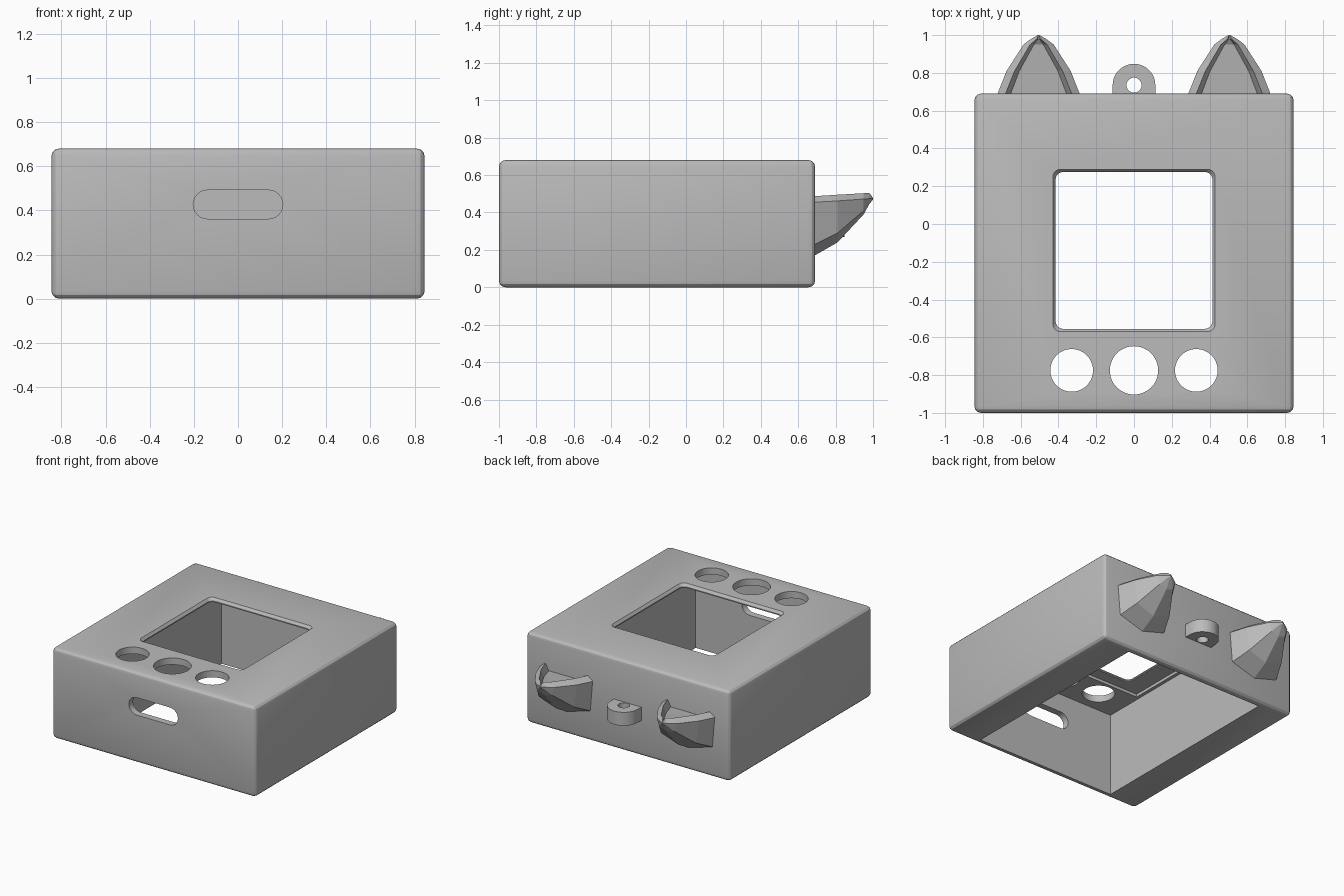
import bpy, bmesh, math
from mathutils import Matrix, Vector

cube = bpy.data.objects.get("Cube")
if cube:
    bpy.data.objects.remove(cube, do_unlink=True)

grey = bpy.data.materials.new("plain_grey")
grey.use_nodes = True
GREY = (0.5, 0.5, 0.5, 1)
grey.diffuse_color = GREY
grey.node_tree.nodes["Principled BSDF"].inputs["Base Color"].default_value = GREY


def finish(name, bm):
    """Turn a bmesh into a grey object."""
    bmesh.ops.recalc_face_normals(bm, faces=bm.faces)
    mesh = bpy.data.meshes.new(name)
    bm.to_mesh(mesh)
    bm.free()
    mesh.materials.append(grey)
    obj = bpy.data.objects.new(name, mesh)
    bpy.context.collection.objects.link(obj)
    return obj


def loft(name, rings, matrix=Matrix()):
    """Skin a list of equal-length rings and cap both ends."""
    bm = bmesh.new()
    rows = [[bm.verts.new(matrix @ Vector(p)) for p in ring] for ring in rings]
    n = len(rows[0])
    for a, b in zip(rows, rows[1:]):
        for i in range(n):
            j = (i + 1) % n
            bm.faces.new((a[i], a[j], b[j], b[i]))
    bm.faces.new(rows[0][::-1])
    bm.faces.new(rows[-1])
    bmesh.ops.remove_doubles(bm, verts=bm.verts, dist=0.0005)
    return finish(name, bm)


def rounded(hx, hy, r, z, steps=6):
    """Rounded rectangle ring; a circle when r equals both half sizes."""
    ring = []
    for q, (sx, sy) in enumerate(((1, 1), (-1, 1), (-1, -1), (1, -1))):
        for k in range(steps + 1):
            a = (q + k / steps) * math.pi / 2
            ring.append((sx * (hx - r) + r * math.cos(a),
                         sy * (hy - r) + r * math.sin(a), z))
    return ring


def box(name, lo, hi, bevel=0):
    bm = bmesh.new()
    bmesh.ops.create_cube(bm, size=1)
    for v in bm.verts:
        v.co = [l + (c + 0.5) * (h - l) for c, l, h in zip(v.co, lo, hi)]
    if bevel:
        bmesh.ops.bevel(bm, geom=bm.edges[:], offset=bevel, segments=3,
                        profile=0.5, affect='EDGES')
    return finish(name, bm)


def cylinder(name, x, y, r, z0, z1):
    at = Matrix.Translation((x, y, 0))
    return loft(name, [rounded(r, r, r, z, 12) for z in (z0, z1)], at)


def cut(target, cutter):
    cutter.hide_render = True
    mod = target.modifiers.new("cut", 'BOOLEAN')
    mod.operation = 'DIFFERENCE'
    mod.solver = 'EXACT'
    mod.object = cutter
    bpy.context.view_layer.objects.active = target
    bpy.ops.object.modifier_apply(modifier=mod.name)
    bpy.data.objects.remove(cutter, do_unlink=True)


def smooth(obj, degrees):
    bpy.ops.object.select_all(action='DESELECT')
    obj.select_set(True)
    bpy.context.view_layer.objects.active = obj
    bpy.ops.object.shade_smooth_by_angle(angle=math.radians(degrees))


# Case: bevelled shell, open underneath
case = box("case", (-0.845, -1, 0), (0.845, 0.69, 0.68), 0.035)
cut(case, box("cavity", (-0.585, -0.95, -0.1), (0.585, 0.64, 0.63)))
cut(case, box("screen_recess", (-0.56, -0.64, 0.5), (0.56, 0.5, 0.652)))

# Screen window with a chamfered rim
window = [rounded(s, s, 0.04, z) for s, z in
          ((0.415, 0.5), (0.415, 0.66), (0.43, 0.681), (0.43, 0.8))]
cut(case, loft("window", window, Matrix.Translation((0, -0.14, 0))))

# Button holes
for x, r in ((-0.33, 0.113), (0, 0.128), (0.33, 0.113)):
    cut(case, cylinder("button_hole", x, -0.775, r, 0.5, 0.8))

# Rounded slot through the front wall
slot = [rounded(0.203, 0.065, 0.065, z) for z in (-0.1, 0.1)]
turn = Matrix.Translation((0, -1, 0.427)) @ Matrix.Rotation(math.pi / 2, 4, 'X')
cut(case, loft("slot", slot, turn))
smooth(case, 20)


# Ears: faceted, tapering to a tip, hollowed on the upper side
def ear_ring(y, wide, wide_z, low, low_z, base_z, rim, rim_z, floor, floor_z):
    half = [(low, low_z), (wide, wide_z), (rim, rim_z), (floor, floor_z)]
    pts = [(0, base_z)] + half + [(-x, z) for x, z in reversed(half)]
    return [(x, y, z) for x, z in pts]


ear_rings = [
    ear_ring(0.67, 0.225, 0.454, 0.205, 0.22, 0.16, 0.183, 0.486, 0.155, 0.435),
    ear_ring(0.81, 0.170, 0.462, 0.145, 0.29, 0.24, 0.127, 0.495, 0.102, 0.45),
    ear_ring(0.95, 0.080, 0.472, 0.060, 0.41, 0.39, 0.045, 0.503, 0.025, 0.47),
    ear_ring(0.98, 0.040, 0.474, 0.028, 0.45, 0.445, 0.010, 0.505, 0.004, 0.49),
    ear_ring(1.0, 0.004, 0.475, 0.003, 0.471, 0.470, 0.002, 0.478, 0.001, 0.477),
]
for name, x in (("left_ear", 0.505), ("right_ear", -0.505)):
    loft(name, ear_rings, Matrix.Translation((x, 0, 0)))

# Hanging loop at the middle of the back
outer = [(0.113 * math.cos(a), 0.735 + 0.113 * math.sin(a))
         for a in (math.pi * k / 20 for k in range(21))]
outer += [(-0.113, 0.67), (0.113, 0.67)]
loop = loft("hanging_loop", [[(x, y, z) for x, y in outer] for z in (0.27, 0.37)])
cut(loop, cylinder("loop_hole", 0, 0.735, 0.04, 0.2, 0.45))
smooth(loop, 30)
